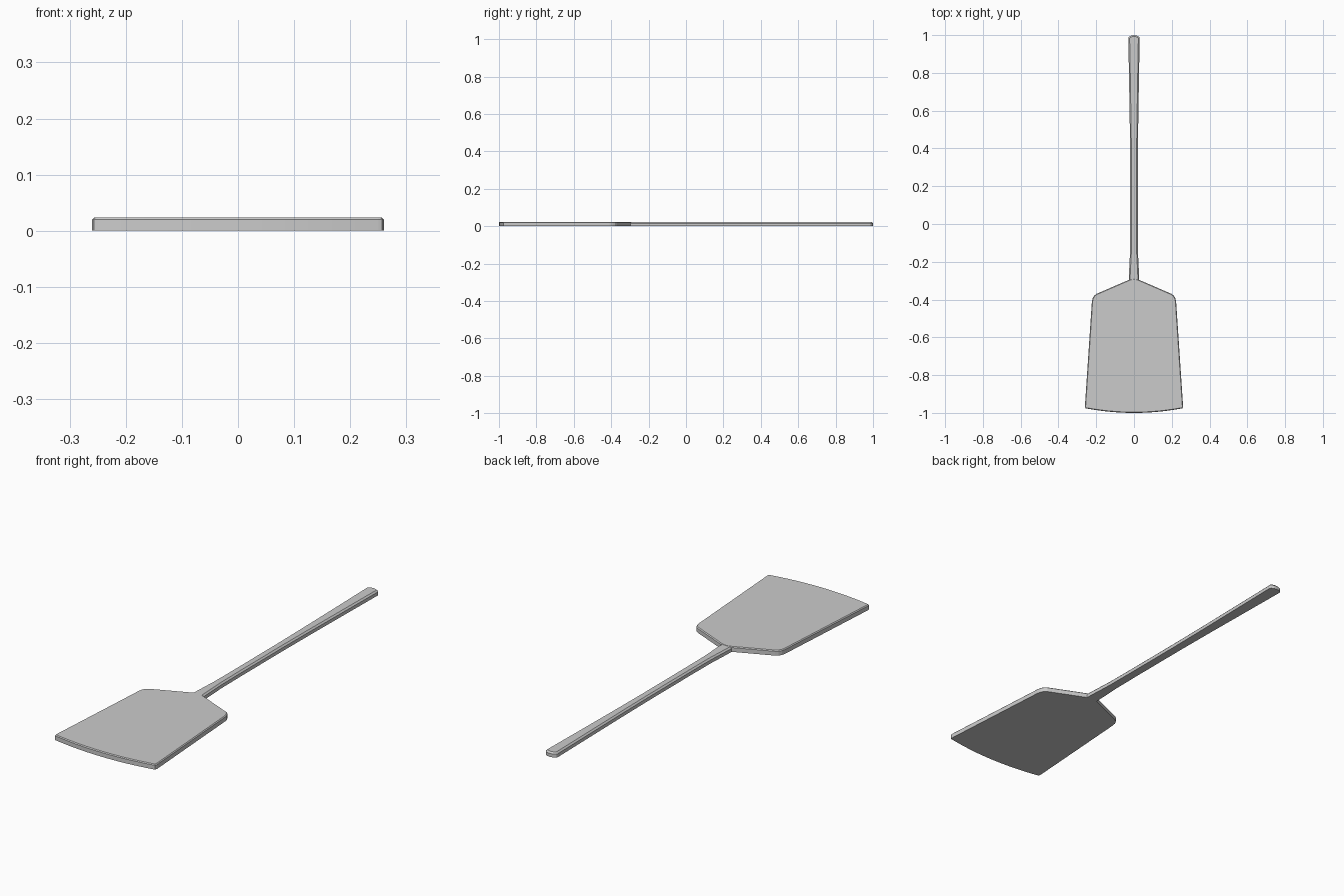
import bpy, bmesh

if "Cube" in bpy.data.objects:
    bpy.data.objects.remove(bpy.data.objects["Cube"])


def plate(name, half, height, chamfer):
    """Extrude a mirrored outline and chamfer its top rim.
    half: right-hand (x, y) points from front centre to back centre."""
    outline = half + [(-x, y) for x, y in reversed(half) if x > 0]
    bm = bmesh.new()
    base = bm.faces.new([bm.verts.new((x, y, 0)) for x, y in outline])
    base.normal_update()
    ext = bmesh.ops.extrude_face_region(bm, geom=[base], use_keep_orig=True)
    top = [g for g in ext["geom"] if isinstance(g, bmesh.types.BMVert)]
    bmesh.ops.translate(bm, verts=top, vec=(0, 0, height))
    bmesh.ops.recalc_face_normals(bm, faces=bm.faces)
    rim = [e for e in bm.edges if all(v.co.z > height / 2 for v in e.verts)]
    bmesh.ops.bevel(bm, geom=rim, offset=chamfer, segments=1,
                    affect='EDGES', profile=0.5)
    bmesh.ops.recalc_face_normals(bm, faces=bm.faces)
    mesh = bpy.data.meshes.new(name)
    bm.to_mesh(mesh)
    bm.free()
    obj = bpy.data.objects.new(name, mesh)
    bpy.context.collection.objects.link(obj)
    return obj


# Blade: bowed front edge, flared sides, rounded shoulders, sloped back
front = [(0.25 * i / 6, -1.0 + 0.023 * (i / 6) ** 2) for i in range(7)]
blade = front + [(0.257, -0.975), (0.26, -0.967),
                 (0.223, -0.41), (0.219, -0.393), (0.211, -0.379),
                 (0.199, -0.370), (0.035, -0.299), (0.018, -0.292), (0, -0.289)]
plate("blade", blade, 0.024, 0.004)

# Handle: slim bar, wider at the neck and towards the rounded end
handle = [(0, -0.31), (0.028, -0.31), (0.027, -0.27), (0.021, -0.15),
          (0.020, 0.0), (0.020, 0.3), (0.022, 0.5), (0.026, 0.75),
          (0.030, 0.985), (0.026, 0.992), (0.014, 0.998), (0, 1.0)]
plate("handle", handle, 0.023, 0.007)
